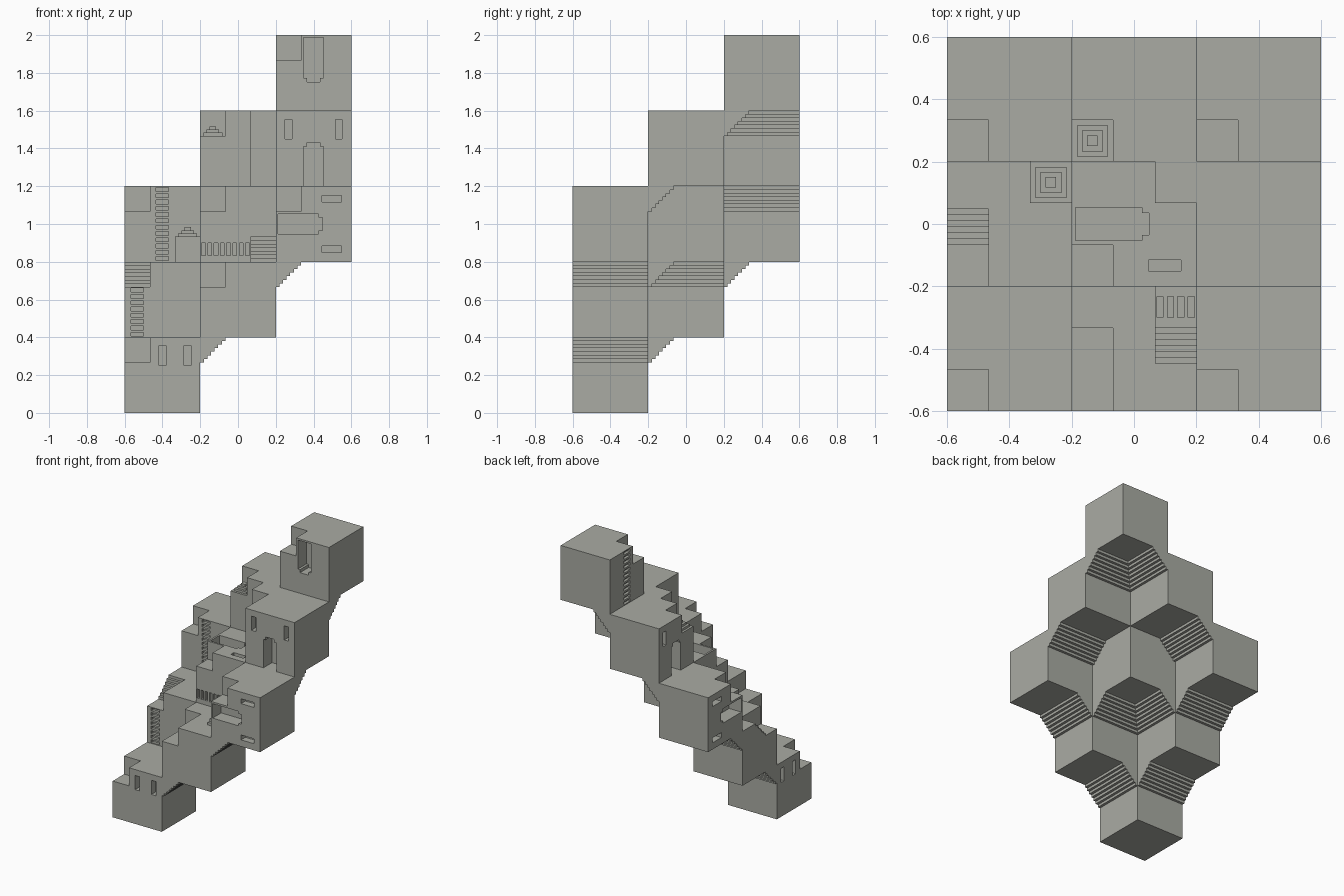
import bpy, bmesh
from mathutils import Vector

if "Cube" in bpy.data.objects:
    bpy.data.objects.remove(bpy.data.objects["Cube"])

C = 0.4            # size of one block
T = C / 3          # third of a block
N = 7              # steps in a stair
R = T / N          # rise of one step
P = C / 12         # ladder rung pitch
E = 0.01           # cutter overshoot

stone = bpy.data.materials.new("warm_grey_stone")
stone.use_nodes = True
colour = (0.40, 0.41, 0.37, 1)
stone.diffuse_color = colour
stone.node_tree.nodes["Principled BSDF"].inputs["Base Color"].default_value = colour


def prism(bm, pts, axis, a, b):
    """Extrude a 2D outline (remaining two axes, in order) along an axis."""
    def place(p, t):
        v = list(p)
        v.insert(axis, t)
        return bm.verts.new(v)
    lo = [place(p, a) for p in pts]
    hi = [place(p, b) for p in pts]
    n = len(pts)
    faces = [bm.faces.new(lo), bm.faces.new(hi[::-1])]
    for k in range(n):
        m = (k + 1) % n
        faces.append(bm.faces.new((lo[k], hi[k], hi[m], lo[m])))
    bmesh.ops.recalc_face_normals(bm, faces=faces)


def box(bm, lo, hi):
    prism(bm, [(lo[0], lo[1]), (hi[0], lo[1]), (hi[0], hi[1]), (lo[0], hi[1])], 2, lo[2], hi[2])


def make(name, bm):
    me = bpy.data.meshes.new(name)
    bm.to_mesh(me)
    bm.free()
    ob = bpy.data.objects.new(name, me)
    bpy.context.collection.objects.link(ob)
    me.materials.append(stone)
    return ob


def carve(ob, bm):
    """Subtract the cutter shapes and bake the result."""
    if not bm.verts:
        bm.free()
        return
    cutter = make("cutter", bm)
    cutter.hide_render = True
    mod = ob.modifiers.new("carve", 'BOOLEAN')
    mod.operation, mod.solver, mod.object = 'DIFFERENCE', 'EXACT', cutter
    deps = bpy.context.evaluated_depsgraph_get()
    baked = bpy.data.meshes.new_from_object(ob.evaluated_get(deps))
    ob.modifiers.clear()
    ob.data = baked
    bpy.data.objects.remove(cutter)


def slot(bm, axis, face, u, v, du, dv, depth):
    """Rectangular recess centred at u, v; negative depth cuts downwards."""
    pts = [(u - du, v - dv), (u + du, v - dv), (u + du, v + dv), (u - du, v + dv)]
    out = -E if depth > 0 else E
    prism(bm, pts, axis, face + out, face + depth)


def door(bm, axis, face, centre, base, direction, along, depth=0.1):
    """Doorway with a stepped head; 'along' is the outline axis it points along."""
    w, v, h, top = 0.053, 0.035, 0.213, 0.235
    shape = [(-w, 0), (w, 0), (w, h), (v, h), (v, top), (-v, top), (-v, h), (-w, h)]
    pts = []
    for a, l in shape:
        q = (centre + a, base + direction * l)
        pts.append(q if along == 1 else q[::-1])
    out = -E if depth > 0 else E
    prism(bm, pts, axis, face + out, face + depth)


def ladder(bm, axis, face, start, across, count, along, depth=0.02):
    for k in range(count):
        c = start + (k + 0.5) * P
        if along == 1:
            slot(bm, axis, face, across, c, T / 4, 0.01, depth)
        else:
            slot(bm, axis, face, c, across, 0.01, T / 4, depth)


def pyramid(name, x, y, z):
    bm = bmesh.new()
    for k, w in enumerate((0.05, 0.0335, 0.017)):
        box(bm, (x - w, y - w, z + k * 0.0167), (x + w, y + w, z + (k + 1) * 0.0167))
    make(name, bm)


def origin(i, j):
    return Vector((-0.6 + C * i, -0.6 + C * j, C * (i + j)))


# Cutters for every block, keyed by grid position
cut = {(i, j): bmesh.new() for i in range(3) for j in range(3)}

# Corner notches in the roofs (second number: length in thirds along y)
for key, length in {(0, 0): 1, (1, 0): 2, (2, 0): 1, (1, 1): 1,
                    (0, 2): 1, (1, 2): 1, (2, 2): 1}.items():
    o = origin(*key)
    box(cut[key], (o.x - E, o.y - E, o.z + 2 * T), (o.x + T, o.y + length * T, o.z + C + E))

# Notch with a stair on the left middle block
pts = [(-0.2 - E, 0.8 + E), (-0.2 - E, 0.8 - T), (-0.2 + T, 0.8 - T)]
for k in range(N):
    y, z = -0.2 + T + k * R, 0.8 - T + (k + 1) * R
    if k < N - 1:
        pts += [(y, z), (y + R, z)]
    else:
        pts += [(y, 0.8 + E)]
prism(cut[0, 1], pts, 0, -0.6 - E, -0.6 + T)

# Ladders
ladder(cut[0, 1], 1, -0.2, 0.4, -0.6 + T / 2, 8, 1)
ladder(cut[0, 2], 1, 0.2, 0.8, -0.4, 12, 1)
ladder(cut[2, 2], 0, 0.2, 1.6, 0.4, 12, 1)
ladder(cut[1, 1], 1, -0.2, -0.2, 0.8 + T / 2, 8, 0)

# Doorways, upright, sideways, hanging and lying
door(cut[2, 1], 1, -0.2, 0.4, 1.2 - 0.003, 1, 1)
door(cut[1, 2], 0, -0.2, 0.4, 1.2 - 0.003, 1, 1)
door(cut[2, 0], 1, -0.6, 1.0, 0.213, 1, 0)
door(cut[0, 2], 0, -0.6, 1.0, 0.213, 1, 0)
door(cut[2, 2], 1, 0.2, 0.4, 1.987, -1, 1)
door(cut[1, 1], 2, 1.2, 0.0, -0.187, 1, 0, depth=-0.1)

# Windows
W, H, D = 0.018, 0.052, 0.05
for u in (-0.4, -0.4 + T):
    slot(cut[0, 0], 1, -0.6, u, 0.304, W, H, D)
    slot(cut[0, 0], 0, -0.6, u, 0.304, W, H, D)
for u in (0.4 - T, 0.4 + T):
    slot(cut[2, 1], 1, -0.2, u, 1.502, W, H, D)
slot(cut[1, 2], 0, -0.2, 0.4 + T, 1.502, W, H, D)
for v in (1.0 - T, 1.0 + T):
    slot(cut[2, 0], 1, -0.6, 0.497, v, H, W, D)
    slot(cut[0, 2], 0, -0.6, 0.497, v, H, W, D)
slot(cut[1, 1], 2, 1.2, 0.099, -T, H, W, -D)

# Blocks, climbing one level per step right or back
for (i, j), cutter in cut.items():
    o = origin(i, j)
    bm = bmesh.new()
    box(bm, o, o + Vector((C, C, C)))
    carve(make(f"block_{i}_{j}", bm), cutter)


def corbel(name, i, j, axis):
    """Inverted steps under a block, growing out of the lower neighbour."""
    o = origin(i, j)
    s = o[1 - axis]
    pts = [(s, o.z), (s, o.z - T)]
    for k in range(N):
        pts += [(s + (k + 1) * R, o.z - T + k * R), (s + (k + 1) * R, o.z - T + (k + 1) * R)]
    bm = bmesh.new()
    prism(bm, pts, axis, o[axis], o[axis] + C)
    make(name, bm)


for i, j in ((1, 0), (2, 0), (1, 1), (1, 2), (2, 2)):
    corbel(f"corbel_side_{i}_{j}", i, j, 1)
for i, j in ((0, 1), (0, 2), (1, 1), (2, 1), (2, 2)):
    corbel(f"corbel_back_{i}_{j}", i, j, 0)

# Landing with stairs and ladder slots on the front middle roof
pts = [(-0.2, 0.8), (-0.2, 0.8 + T), (-0.2 - T, 0.8 + T)]
for k in range(N):
    y, z = -0.2 - T - k * R, 0.8 + T - k * R
    if k:
        pts.append((y, z))
    pts.append((y, z - R))
bm = bmesh.new()
prism(bm, pts, 0, 0.2 - T, 0.2)
landing = make("landing_stair", bm)
slots = bmesh.new()
ladder(slots, 2, 0.8 + T, 0.2 - T, -0.2 - T / 2, 4, 0, depth=-0.02)
carve(landing, slots)

# Corner tower on the central roof
bm = bmesh.new()
box(bm, (0.2 - T, 0.2 - T, 1.2), (0.2, 0.2, 1.6))
make("corner_tower", bm)

# Plinth and stepped pyramids
bm = bmesh.new()
box(bm, (-0.2 - T, 0.2 - T, 0.8), (-0.2, 0.2, 0.8 + T))
make("plinth", bm)
pyramid("plinth_pyramid", -0.2 - T / 2, 0.2 - T / 2, 0.8 + T)
pyramid("notch_pyramid", -0.2 + T / 2, 0.2 + T / 2, 1.6 - T)
